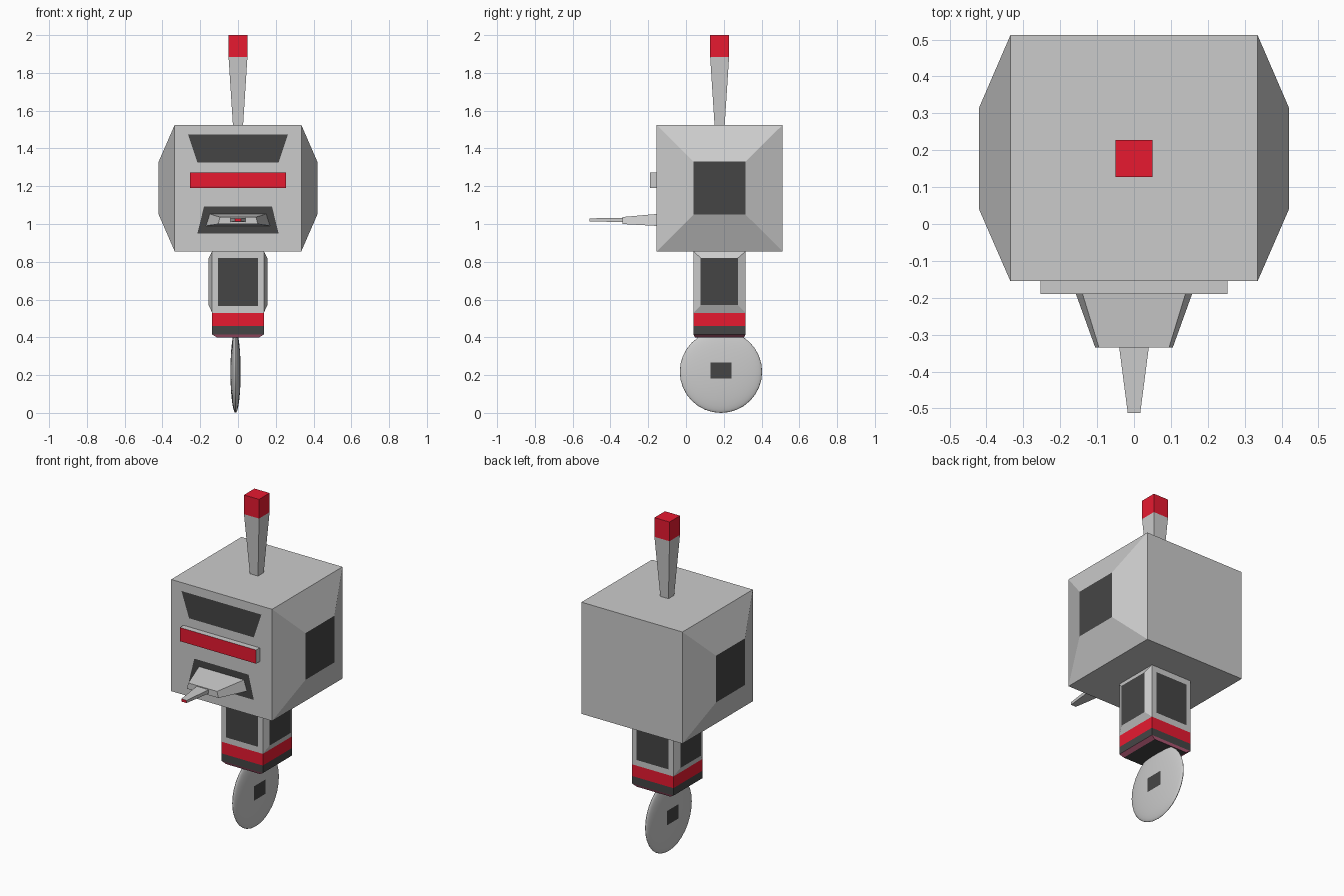
import bpy, bmesh
from mathutils import Vector

if "Cube" in bpy.data.objects:
    bpy.data.objects.remove(bpy.data.objects["Cube"])


def material(name, rgb):
    m = bpy.data.materials.new(name)
    m.diffuse_color = (*rgb, 1)
    m.use_nodes = True
    m.node_tree.nodes["Principled BSDF"].inputs["Base Color"].default_value = m.diffuse_color
    return m


GREY = material("grey", (0.8, 0.8, 0.8))
DARK = material("dark", (0.06, 0.06, 0.06))
RED = material("red", (0.8, 0.01, 0.03))
PINK = material("pink", (0.45, 0.1, 0.18))
PALETTE = [GREY, DARK, RED, PINK]
G, D, R, P = range(4)


def ring(axis, pos, u, v, u_top=None):
    """Four corners across an axis; u_top tapers the upper edge."""
    t = u_top or u
    flat = [(u[0], v[0]), (u[1], v[0]), (t[1], v[1]), (t[0], v[1])]
    if axis == 'x':
        return [(pos, a, b) for a, b in flat]
    if axis == 'y':
        return [(a, pos, b) for a, b in flat]
    return [(a, b, pos) for a, b in flat]


def finish(name, bm):
    me = bpy.data.meshes.new(name)
    bm.to_mesh(me)
    bm.free()
    for m in PALETTE:
        me.materials.append(m)
    ob = bpy.data.objects.new(name, me)
    bpy.context.collection.objects.link(ob)
    return ob


def loft(name, rings, sides=None, start=G, end=G):
    """Solid through a row of four-cornered rings, coloured by segment and cap."""
    bm = bmesh.new()
    loops = [[bm.verts.new(c) for c in r] for r in rings]
    for i, (a, b) in enumerate(zip(loops, loops[1:])):
        for k in range(4):
            f = bm.faces.new((a[k], a[k - 3], b[k - 3], b[k]))
            f.material_index = sides[i] if sides else G
    bm.faces.new(loops[0]).material_index = start
    bm.faces.new(loops[-1]).material_index = end
    bmesh.ops.recalc_face_normals(bm, faces=bm.faces)
    return finish(name, bm)


def panel(name, corners, outward):
    """Flat dark inlay facing outward."""
    bm = bmesh.new()
    f = bm.faces.new([bm.verts.new(c) for c in corners])
    f.material_index = D
    f.normal_update()
    if f.normal.dot(Vector(outward)) < 0:
        f.normal_flip()
    return finish(name, bm)


def sym(w):
    return (-w, w)


# Head with tapered ear bulges ending in dark plates
big = ((-0.155, 0.512), (0.855, 1.525))
small = ((0.04, 0.315), (1.05, 1.33))
loft("head", [ring('x', -0.42, *small), ring('x', -0.335, *big),
              ring('x', 0.335, *big), ring('x', 0.42, *small)], start=D, end=D)

# Face inlays and the raised bar
panel("visor", ring('y', -0.157, sym(0.215), (1.325, 1.475), sym(0.265)), (0, -1, 0))
panel("mouth", ring('y', -0.157, sym(0.215), (0.95, 1.092), sym(0.18)), (0, -1, 0))
bar = (sym(0.253), (1.19, 1.272))
loft("face_bar", [ring('y', -0.19, *bar), ring('y', -0.155, *bar)], start=R)

# Beak and its thin pointed tip
loft("beak", [ring('y', -0.335, sym(0.105), (1.0, 1.037), sym(0.095)),
              ring('y', -0.155, sym(0.17), (0.99, 1.053), sym(0.15))])
loft("beak_tip", [ring('y', -0.512, sym(0.017), (1.014, 1.03)),
                  ring('y', -0.335, sym(0.04), (1.01, 1.032))], start=R)

# Antenna with a red block on top
cy = 0.178
thin, wide = 0.027, 0.05
loft("antenna", [ring('z', z, sym(w), (cy - w, cy + w))
                 for z, w in ((1.525, thin), (1.885, wide), (2.0, wide))],
     sides=[G, R], end=R)

# Neck with raised side panels and flat front and back panels
big = ((0.04, 0.315), (0.53, 0.855))
small = ((0.078, 0.275), (0.57, 0.82))
loft("neck", [ring('x', -0.155, *small), ring('x', -0.137, *big),
              ring('x', 0.137, *big), ring('x', 0.155, *small)], start=D, end=D)
for name, y, n in (("neck_front_panel", 0.038, -1), ("neck_back_panel", 0.317, 1)):
    panel(name, ring('y', y, sym(0.105), (0.565, 0.82)), (0, n, 0))

# Striped collar under the neck
loft("collar", [ring('z', 0.53, sym(0.137), (0.04, 0.315)),
                ring('z', 0.46, sym(0.137), (0.04, 0.315)),
                ring('z', 0.415, sym(0.137), (0.04, 0.315)),
                ring('z', 0.4, sym(0.112), (0.047, 0.308))],
     sides=[R, D, P], end=D)

# Lens-shaped wheel with hub plates on both sides
wx, wy, wz, wr, wt = -0.013, 0.185, 0.218, 0.218, 0.027
bpy.ops.mesh.primitive_uv_sphere_add(segments=32, ring_count=16, radius=1,
                                     location=(wx, wy, wz), rotation=(0, 1.5708, 0))
wheel = bpy.context.object
wheel.name = "wheel"
wheel.scale = (wr, wr, wt)
bpy.ops.object.shade_smooth()
for name, s in (("hub_right", 1), ("hub_left", -1)):
    panel(name, ring('x', wx + s * (wt + 0.001), (0.13, 0.24), (0.182, 0.268)), (s, 0, 0))
